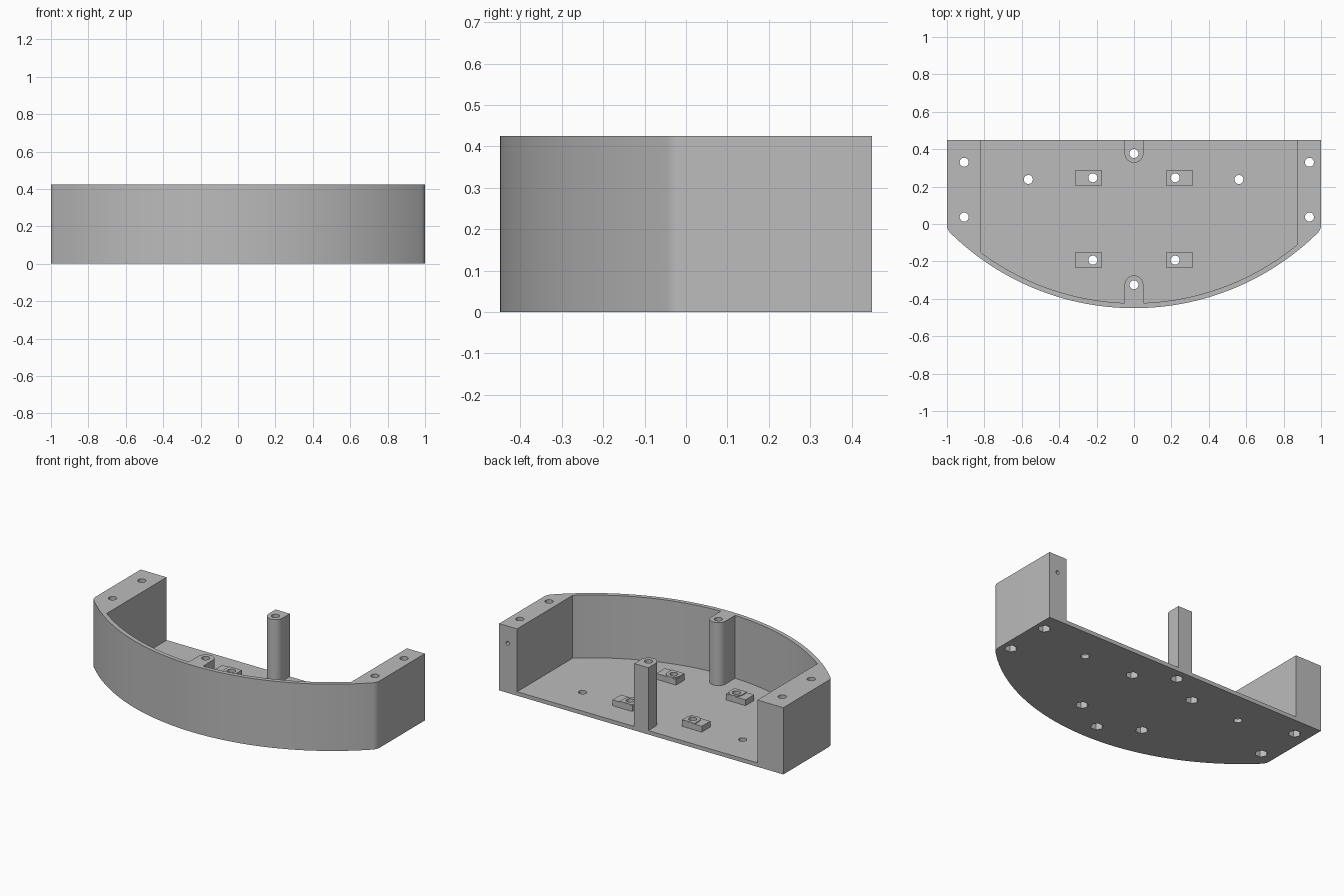
import bpy, bmesh
from math import sin, cos, pi, sqrt, atan2, radians

if "Cube" in bpy.data.objects:
    bpy.data.objects.remove(bpy.data.objects["Cube"], do_unlink=True)

HEIGHT, FLOOR, BACK, FRONT = 0.425, 0.025, 0.45, -0.45
HOLE_R, POST_R, NUT_R = 0.024, 0.05, 0.037

grey = bpy.data.materials.new("light grey plastic")
grey.use_nodes = True
grey.diffuse_color = (0.5, 0.5, 0.5, 1)
grey.node_tree.nodes["Principled BSDF"].inputs["Base Color"].default_value = (0.5, 0.5, 0.5, 1)


def prism(name, outline, z0, z1):
    """Extrude a counter-clockwise outline from z0 to z1."""
    bm = bmesh.new()
    face = bm.faces.new([bm.verts.new((x, y, z0)) for x, y in outline])
    up = bmesh.ops.extrude_face_region(bm, geom=[face])["geom"]
    bmesh.ops.translate(bm, vec=(0, 0, z1 - z0),
                        verts=[g for g in up if isinstance(g, bmesh.types.BMVert)])
    bmesh.ops.recalc_face_normals(bm, faces=bm.faces)
    mesh = bpy.data.meshes.new(name)
    bm.to_mesh(mesh)
    bm.free()
    mesh.materials.append(grey)
    obj = bpy.data.objects.new(name, mesh)
    bpy.context.collection.objects.link(obj)
    return obj


def arc(cx, cy, r, a0, a1, n):
    return [(cx + r * cos(a0 + (a1 - a0) * i / n), cy + r * sin(a0 + (a1 - a0) * i / n))
            for i in range(n + 1)]


def circle(x, y, r, n=32):
    return arc(x, y, r, 0, 2 * pi, n)[:-1]


def rectangle(x0, x1, y0, y1):
    return [(x0, y0), (x1, y0), (x1, y1), (x0, y1)]


def tongue(x, y, r, flat_y):
    """Half-round end centred on (x, y), running straight to flat_y."""
    start = pi if flat_y > y else 0
    end = arc(x, y, r, start, start + pi, 20)
    return end + [(end[-1][0], flat_y), (end[0][0], flat_y)]


def carve(target, cutter):
    """Subtract the cutter and discard it."""
    mod = target.modifiers.new("cut", "BOOLEAN")
    mod.operation, mod.solver, mod.object = "DIFFERENCE", "EXACT", cutter
    bpy.context.view_layer.objects.active = target
    bpy.ops.object.modifier_apply(modifier=mod.name)
    bpy.data.objects.remove(cutter, do_unlink=True)


# Outer outline: bowed front, filleted corners, straight sides and back
R, FILLET = 1.40, 0.06
cy = FRONT + R
fx = 1 - FILLET
fy = cy - sqrt((R - FILLET) ** 2 - fx ** 2)
a = atan2(fy - cy, fx)
outline = arc(0, cy, R, -pi - a, a, 64)
outline += arc(fx, fy, FILLET, a, 0, 8)[1:] + [(1, BACK), (-1, BACK)]
outline += arc(-fx, fy, FILLET, pi, pi * 2 - pi - a + 0, 8)[:-1] if a > 0 else \
    arc(-fx, fy, FILLET, pi, pi - a, 8)[:-1]
tray = prism("tray", outline, 0, HEIGHT)

# Cavity, open at the back, between the two end blocks
XL, XR, RI = -0.817, 0.874, 1.373
inner = arc(0, cy, RI, -pi / 2 + atan2(XL, sqrt(RI**2 - XL**2)),
            -pi / 2 + atan2(XR, sqrt(RI**2 - XR**2)), 64)
cavity = prism("cavity_cutter", inner + [(XR, 0.6), (XL, 0.6)], FLOOR, 0.6)

# Tall screw posts left standing in the cavity
posts = [(0, 0.377, 0.8), (0, -0.325, -0.8)]
for x, y, flat in posts:
    carve(cavity, prism("post_void", tongue(x, y, POST_R, flat), -0.1, 0.8))

# Low standoffs: rectangular pad with a slightly raised half-round boss
standoffs = []
for s in (-1, 1):
    for y, d in ((0.247, 1), (-0.193, -1)):
        x = s * 0.22
        standoffs.append((x, y))
        pad = rectangle(*sorted((s * 0.175, s * 0.314)), y - 0.043, y + 0.043)
        carve(cavity, prism("pad_void", pad, -0.1, 0.062))
        boss = tongue(x, y, 0.0445, y + d * 0.0425)
        carve(cavity, prism("boss_void", boss, -0.1, 0.067))
carve(tray, cavity)

# Screw holes, with hexagonal nut pockets underneath
blocks = [(x, y) for x in (-0.908, 0.938) for y in (0.33, 0.037)]
nutted = blocks + standoffs + [(x, y) for x, y, _ in posts]
for x, y in nutted + [(-0.565, 0.238), (0.561, 0.238)]:
    carve(tray, prism("hole_cutter", circle(x, y, HOLE_R), -0.1, 0.6))
for x, y in nutted:
    carve(tray, prism("nut_cutter", circle(x, y, NUT_R, 6), -0.1, 0.04))

# Small cable hole in the back of the left end block
cable = prism("cable_cutter", circle(0.94, 0, 0.012, 20), -0.1, 0.1)
cable.rotation_euler.x = radians(90)
cable.location = (0, 0.46, 0.315)
bpy.context.view_layer.update()
carve(tray, cable)

bpy.ops.object.select_all(action="DESELECT")
tray.select_set(True)
bpy.context.view_layer.objects.active = tray
bpy.ops.object.shade_smooth_by_angle(angle=radians(30))
